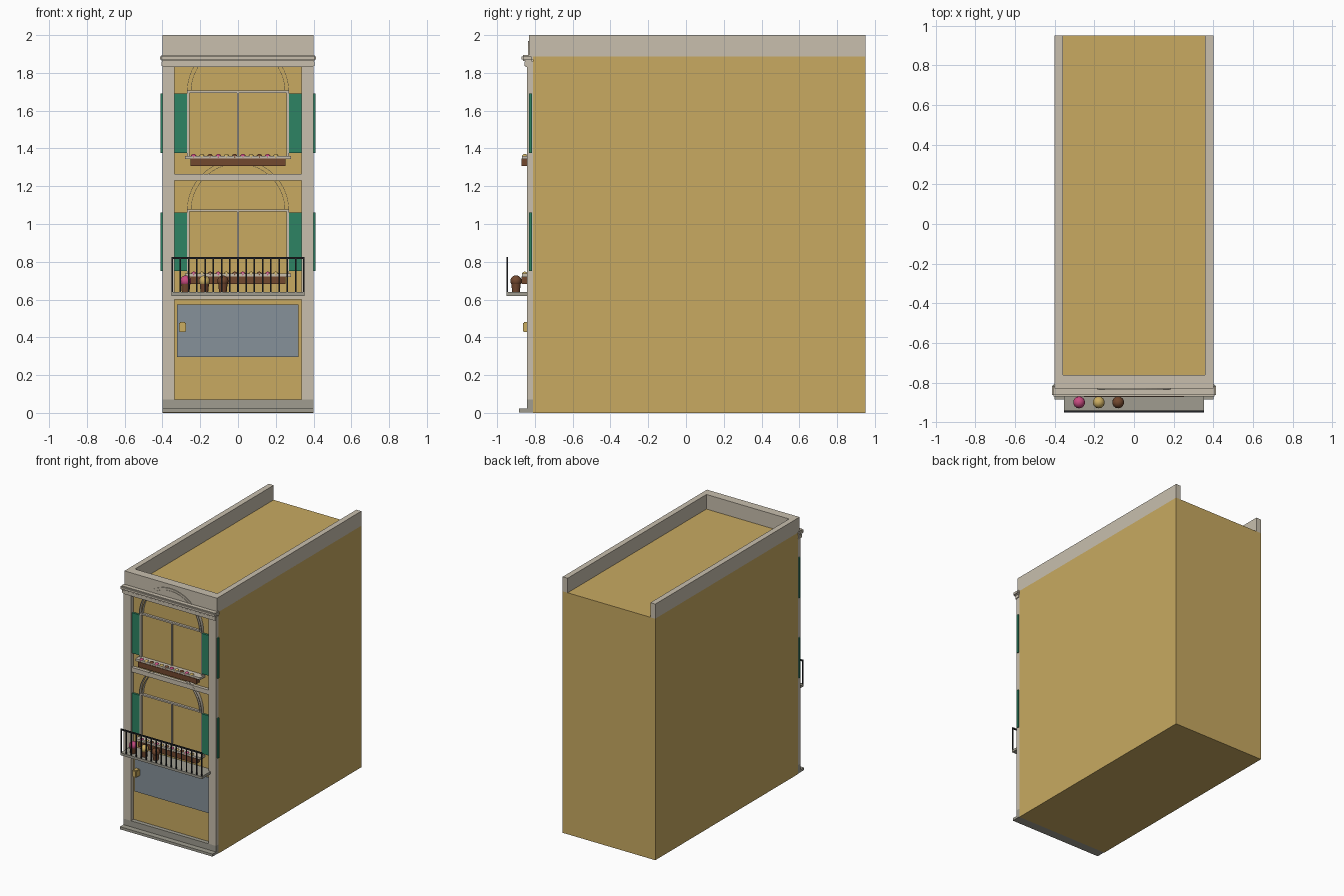
import bpy, bmesh, math
from mathutils import Matrix

cube = bpy.data.objects.get("Cube")
if cube:
    bpy.data.objects.remove(cube, do_unlink=True)


def material(name, r, g, b):
    m = bpy.data.materials.new(name)
    m.use_nodes = True
    m.diffuse_color = (r, g, b, 1)
    m.node_tree.nodes["Principled BSDF"].inputs["Base Color"].default_value = (r, g, b, 1)
    return m


SAND = material("sand wall", .58, .40, .12)
TRIM = material("pale trim", .58, .52, .42)
STONE = material("grey stone", .35, .335, .28)
GREEN = material("shutter green", .027, .23, .127)
SLATE = material("door blue grey", .24, .285, .32)
BROWN = material("terracotta brown", .17, .065, .028)
PINK = material("pink petals", .58, .07, .22)
YELLOW = material("yellow petals", .6, .42, .12)
IRON = material("black iron", .015, .017, .02)


def finish(name, bm, mat):
    mesh = bpy.data.meshes.new(name)
    bm.to_mesh(mesh)
    bm.free()
    mesh.materials.append(mat)
    ob = bpy.data.objects.new(name, mesh)
    bpy.context.collection.objects.link(ob)
    return ob


def boxes(name, mat, *ranges, bevel=0):
    """One object from boxes given as (x0, x1, y0, y1, z0, z1)."""
    bm = bmesh.new()
    for x0, x1, y0, y1, z0, z1 in ranges:
        place = Matrix.Translation(((x0 + x1) / 2, (y0 + y1) / 2, (z0 + z1) / 2))
        bmesh.ops.create_cube(bm, size=1, matrix=place @ Matrix.Diagonal((x1 - x0, y1 - y0, z1 - z0, 1)))
    if bevel:
        bmesh.ops.bevel(bm, geom=bm.edges[:], offset=bevel, segments=2, affect="EDGES")
    return finish(name, bm, mat)


def mirrored(x0, x1, *rest):
    return [(x0, x1, *rest), (-x1, -x0, *rest)]


def balls(name, mat, centres, radius):
    bm = bmesh.new()
    for c in centres:
        bmesh.ops.create_uvsphere(bm, u_segments=14, v_segments=8, radius=radius,
                                  matrix=Matrix.Translation(c))
    for f in bm.faces:
        f.smooth = True
    return finish(name, bm, mat)


def arch_ribbon(name, radius, z, y0, y1, steps=28):
    """Thin half-round moulding, edge-on to the front."""
    bm = bmesh.new()
    rows = []
    for i in range(steps + 1):
        a = math.pi * i / steps
        rows.append([bm.verts.new((r * math.cos(a), y, z + r * math.sin(a)))
                     for r, y in ((radius, y0), (radius, y1),
                                  (radius - .002, y1), (radius - .002, y0))])
    for p, q in zip(rows, rows[1:]):
        for k in range(4):
            n = (k + 1) % 4
            bm.faces.new((p[k], p[n], q[n], q[k]))
    bmesh.ops.recalc_face_normals(bm, faces=bm.faces)
    return finish(name, bm, TRIM)


WALL = -.81

# Main block and parapet, open at the back
boxes("building_body", SAND, (-.4, .4, WALL, .95, 0, 1.886))
boxes("parapet", TRIM, *mirrored(.357, .4, -.83, .95, 1.885, 2),
      (-.357, .357, -.83, -.762, 1.885, 2))

# Front trim
boxes("corner_pilasters", TRIM, *mirrored(.335, .4, -.842, WALL, .07, 1.84))
boxes("cornice_lower", TRIM, (-.405, .405, -.856, WALL, 1.83, 1.866), bevel=.006)
boxes("cornice_upper", TRIM, (-.413, .413, -.87, WALL, 1.864, 1.896), bevel=.008)
boxes("floor_band", TRIM, (-.335, .335, -.835, WALL, 1.23, 1.266))
boxes("balcony_ledge", TRIM, (-.335, .335, -.835, WALL, .6, .621))
boxes("plinth", STONE, (-.4, .4, -.842, WALL, .02, .07))
boxes("front_step", STONE, (-.4, .4, -.885, WALL, .003, .023))

# Ground floor door with its handle
boxes("door_panel", SLATE, (-.323, .32, -.818, WALL, .295, .573))
boxes("door_handle", YELLOW, (-.312, -.275, -.862, WALL, .427, .481), bevel=.005)

# Windows: frame, arch, shutters, sill and flower box on each floor
for floor, bottom, top, shut0, shut1 in (("lower", .735, 1.077, .752, 1.062),
                                         ("upper", 1.358, 1.706, 1.375, 1.69)):
    boxes(floor + "_window_frame", TRIM,
          *mirrored(.258, .27, -.828, WALL, bottom, top),
          (-.258, .258, -.828, WALL, top - .012, top),
          (-.005, .005, -.822, WALL, bottom, top - .012))
    arch_ribbon(floor + "_arch_outer", .27, top - .006, -.836, WALL)
    arch_ribbon(floor + "_arch_inner", .25, top - .006, -.833, WALL)
    boxes(floor + "_shutters", GREEN, *mirrored(.27, .41, -.83, WALL - .004, shut0, shut1))
    boxes(floor + "_window_sill", TRIM, (-.28, .28, -.868, WALL, bottom - .015, bottom + .003))
    boxes(floor + "_flower_box", BROWN, (-.252, .252, -.872, -.838, bottom - .052, bottom - .012))
    for k, (colour, mat) in enumerate((("pink", PINK), ("yellow", YELLOW), ("brown", BROWN))):
        balls(f"{floor}_{colour}_flowers", mat,
              [(-.235 + .0435 * i, -.853, bottom - .003) for i in range(k, 11, 3)], .016)

# Balcony and its railing
boxes("balcony_slab", STONE, (-.352, .352, -.95, WALL, .62, .639))
boxes("balcony_railing", IRON, (-.352, .352, -.95, -.942, .815, .826),
      *[(x - .004, x + .004, -.949, -.943, .635, .82)
        for x in (-.348 + .0435 * i for i in range(17))])

# Potted plants on the balcony
for colour, mat, x in (("pink", PINK, -.277), ("yellow", YELLOW, -.178), ("brown", BROWN, -.08)):
    bm = bmesh.new()
    bmesh.ops.create_cone(bm, cap_ends=True, segments=16, radius1=.02, radius2=.025, depth=.05,
                          matrix=Matrix.Translation((x, -.9, .662)))
    finish(colour + "_plant_pot", bm, BROWN)
    balls(colour + "_plant", mat, [(x, -.9, .698)], .03)
